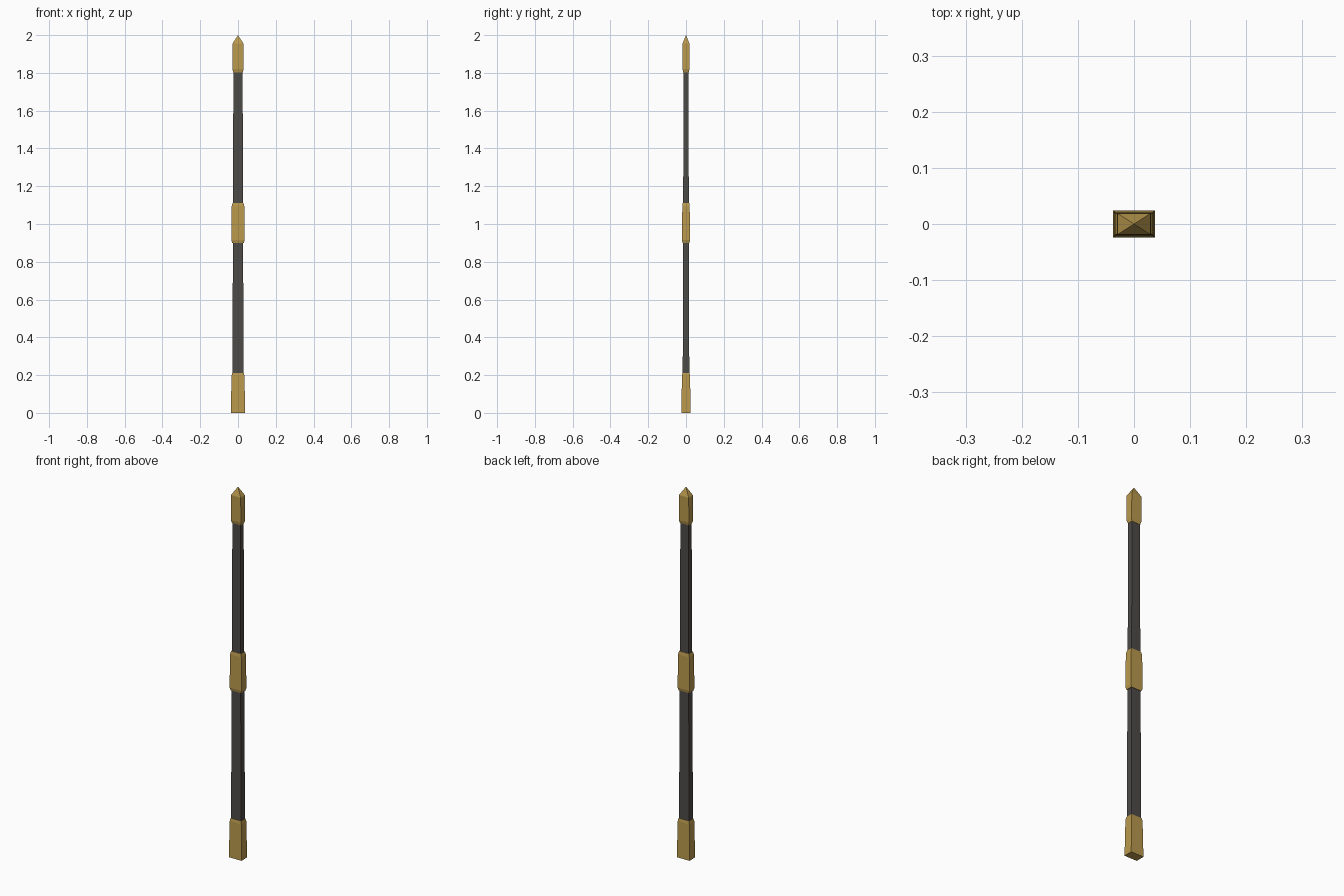
import bpy, bmesh

if "Cube" in bpy.data.objects:
    bpy.data.objects.remove(bpy.data.objects["Cube"])

def material(name, rgb):
    m = bpy.data.materials.new(name)
    m.diffuse_color = (*rgb, 1)
    m.use_nodes = True
    m.node_tree.nodes["Principled BSDF"].inputs["Base Color"].default_value = m.diffuse_color
    return m

gold = material("aged gold", (0.49, 0.32, 0.075))
dark = material("dark iron", (0.075, 0.070, 0.064))

def loft(name, rings, mat, apex=None):
    """Rectangular loft; each ring is (z, half width x, half depth y)."""
    bm = bmesh.new()
    loops = [[bm.verts.new((sx * hx, sy * hy, z))
              for sx, sy in ((-1, -1), (1, -1), (1, 1), (-1, 1))]
             for z, hx, hy in rings]
    for a, b in zip(loops, loops[1:]):
        for i in range(4):
            j = (i + 1) % 4
            bm.faces.new((a[i], a[j], b[j], b[i]))
    bm.faces.new(loops[0][::-1])
    if apex is None:
        bm.faces.new(loops[-1])
    else:
        tip = bm.verts.new((0, 0, apex))
        for i in range(4):
            bm.faces.new((loops[-1][i], loops[-1][(i + 1) % 4], tip))
    bmesh.ops.recalc_face_normals(bm, faces=bm.faces)
    me = bpy.data.meshes.new(name)
    bm.to_mesh(me)
    bm.free()
    me.materials.append(mat)
    ob = bpy.data.objects.new(name, me)
    bpy.context.collection.objects.link(ob)
    return ob

# Tapered shaft segments between the fittings
loft("lower_shaft", [(0.19, 0.0295, 0.0175), (0.92, 0.027, 0.0155)], dark)
loft("upper_shaft", [(1.09, 0.0265, 0.015), (1.82, 0.0245, 0.013)], dark)

# Flared foot, chamfered at the top
loft("foot_cap", [(0, 0.0375, 0.0245), (0.195, 0.0345, 0.0215),
                  (0.21, 0.031, 0.019)], gold)

# Central grip, chamfered at both ends
loft("middle_grip", [(0.90, 0.031, 0.018), (0.915, 0.0355, 0.0215),
                     (1.095, 0.0335, 0.0195), (1.112, 0.029, 0.017)], gold)

# Pointed head
loft("pointed_head", [(1.803, 0.0255, 0.0145), (1.82, 0.030, 0.0185),
                      (1.955, 0.029, 0.0185)], gold, apex=2.0)
